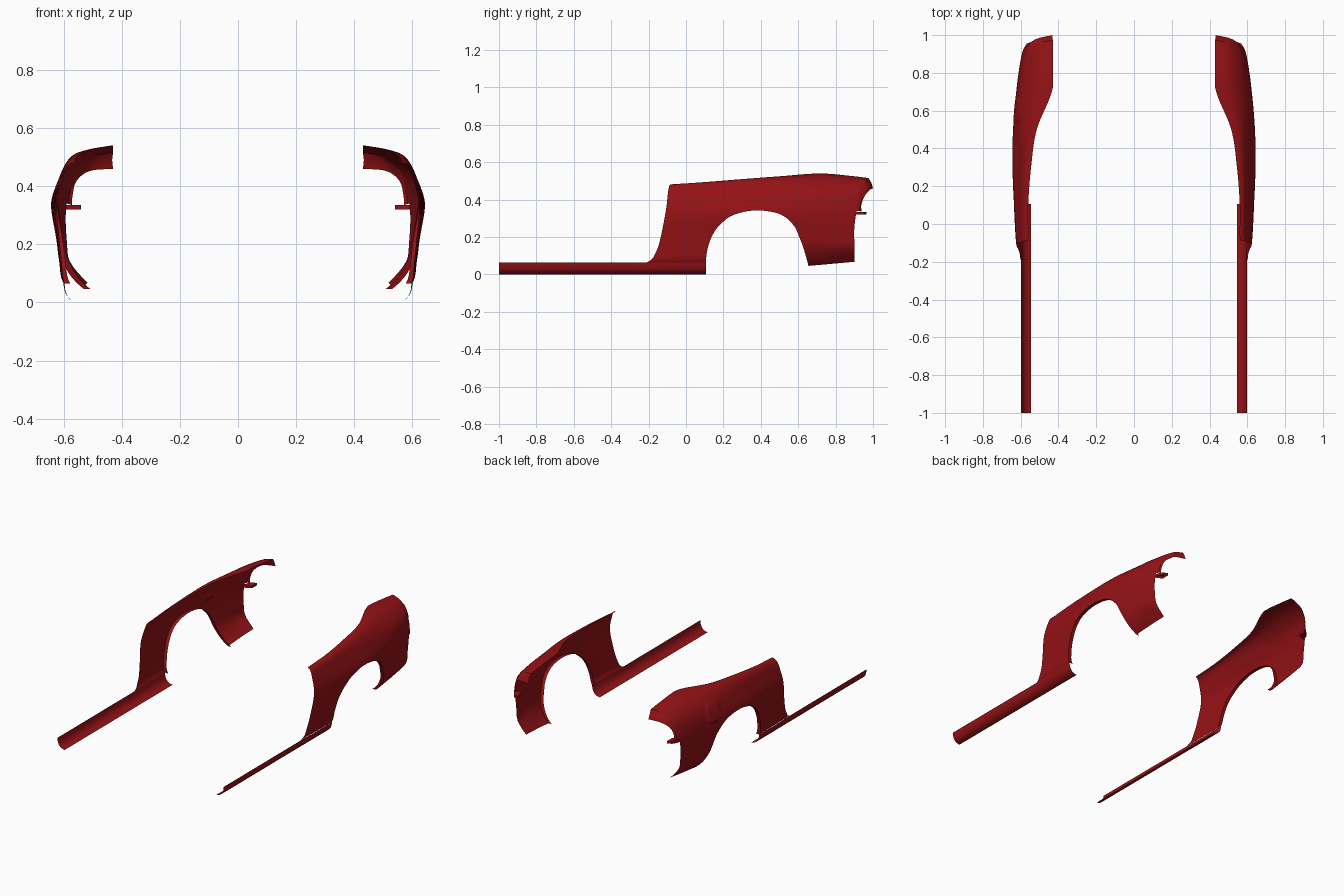
import bpy, bmesh, math
from mathutils import Vector

if "Cube" in bpy.data.objects:
    bpy.data.objects.remove(bpy.data.objects["Cube"])

paint = bpy.data.materials.new("red_paint")
paint.diffuse_color = (0.3, 0.006, 0.008, 1)
paint.use_nodes = True
paint.node_tree.nodes["Principled BSDF"].inputs["Base Color"].default_value = paint.diffuse_color


def spline(keys, vals, t):
    """Smooth interpolation of tuples through unevenly spaced keys."""
    n = len(keys)
    t = min(max(t, keys[0]), keys[-1])
    i = max(k for k in range(n - 1) if keys[k] <= t)
    v = [Vector(p) for p in vals]

    def slope(k):
        a, b = max(k - 1, 0), min(k + 1, n - 1)
        return (v[b] - v[a]) / (keys[b] - keys[a])
    h = keys[i + 1] - keys[i]
    u = (t - keys[i]) / h
    return (v[i] * (2*u**3 - 3*u**2 + 1) + slope(i) * h * (u**3 - 2*u**2 + u)
            + v[i + 1] * (3*u**2 - 2*u**3) + slope(i + 1) * h * (u**3 - u**2))


# Body side: half widths at heights 0 .. 0.44, width of top edge, height of top edge
STATIONS = [-.21, -.08, .1, .3, .5, .72, .9, .98]
SECTIONS = [
    (.545, .597, .600, .602, .610, .600, .570, .475),
    (.545, .600, .612, .618, .625, .598, .560, .482),
    (.545, .602, .615, .622, .635, .605, .560, .494),
    (.530, .595, .615, .625, .643, .610, .545, .510),
    (.490, .575, .612, .624, .640, .610, .515, .525),
    (.460, .548, .595, .610, .621, .598, .430, .540),
    (.440, .520, .578, .588, .593, .572, .430, .525),
    (.400, .500, .540, .560, .565, .545, .430, .515)]
LEVELS = [0, .07, .14, .2, .34, .44, .5, .55, .6]


def body(y, w):
    """Point on the body side; w is the height, rolling over the shoulder above 0.44."""
    s = spline(STATIONS, SECTIONS, y)
    pts = [(s[i], LEVELS[i]) for i in range(6)]
    top_x, top_z = max(s[6], .43), s[7]
    for g, f in ((.27, .55), (.58, .87), (1, 1)):
        pts.append((s[5] + (top_x - s[5]) * g, .44 + (top_z - .44) * f))
    p = spline(LEVELS, pts, w)
    return Vector((p[0], y, p[1]))


def make(name, rows, mirror=True, closed=False):
    """Skin a grid of points into an object."""
    bm = bmesh.new()
    grid = [[bm.verts.new(p) for p in r] for r in rows]
    for a, b in zip(grid, grid[1:]):
        n = len(a)
        for i in range(n if closed else n - 1):
            j = (i + 1) % n
            bm.faces.new((a[i], a[j], b[j], b[i]))
    bmesh.ops.remove_doubles(bm, verts=bm.verts, dist=1e-5)
    bmesh.ops.recalc_face_normals(bm, faces=bm.faces)
    # open sheets face away from the car's centre line
    if sum(f.normal.x * f.calc_area() * (1 if f.calc_center_median().x > 0 else -1)
           for f in bm.faces) < 0:
        bmesh.ops.reverse_faces(bm, faces=bm.faces)
    me = bpy.data.meshes.new(name)
    bm.to_mesh(me)
    bm.free()
    me.materials.append(paint)
    ob = bpy.data.objects.new(name, me)
    bpy.context.collection.objects.link(ob)
    if mirror:
        ob.modifiers.new("Mirror", 'MIRROR')
    bpy.ops.object.select_all(action='DESELECT')
    ob.select_set(True)
    bpy.context.view_layer.objects.active = ob
    bpy.ops.object.shade_smooth_by_angle(angle=math.radians(35))
    return ob


# Quarter panel: lofted from the wheel arch to the outer outline (outer y,w, arch y,w)
FRONT = [(-.21, .065, .107, .065), (-.18, .085, .109, .10), (-.152, .14, .116, .14),
         (-.135, .2, .130, .185), (-.115, .3, .147, .22), (-.1, .4, .165, .248),
         (-.085, .6, .19, .275)]
TOP = [(-.085, .6, .19, .275), (.1, .6, .24, .312), (.3, .6, .32, .337),
       (.45, .6, .40, .342), (.6, .6, .48, .330), (.72, .6, .53, .307),
       (.85, .6, .565, .275), (.975, .6, .585, .25)]
REAR = [(.975, .6, .585, .25), (.95, .5, .60, .215), (.93, .44, .612, .185),
        (.912, .34, .622, .16), (.9, .25, .632, .128), (.9, .16, .643, .09),
        (.9, .068, .655, .046)]
SUB, RINGS = 5, 18


def sample(pairs):
    n = len(pairs) - 1
    return [spline(list(range(n + 1)), pairs, k / SUB) for k in range(n * SUB + 1)]


rear = sample(REAR)
path = sample(FRONT) + sample(TOP)[1:] + rear[1:]
rows = []
for oy, ow, ay, aw in path:
    rows.append([body(ay + (oy - ay) * r / RINGS, aw + (ow - aw) * r / RINGS)
                 for r in range(RINGS + 1)])
make("quarter_panel", rows)

# Wheel arch flange folded inwards
make("wheel_arch_lip", [[r[0], r[0] - Vector((.022, 0, 0))] for r in rows])

# Hood wrapping over the tail light opening
OPENING = [(.43, 1.0, .46), (.51, .983, .453), (.553, .957, .422),
           (.568, .938, .375), (.572, .938, .335)]
hood = []
for k in range(3 * SUB + 1):
    edge = body(rear[k][0], rear[k][1])
    lip = spline([0, .5, 1, 2, 3], OPENING, k / SUB)
    mid = (edge + lip) / 2 + Vector((.003, .004, .002))
    hood.append([edge, mid, lip])
make("tail_light_hood", hood)

# Small shelf below the tail light
shelf = []
for z in (.32, .335):
    shelf.append([(.54, .915, z), (.54, .965, z), (.568, .955, z), (.586, .925, z),
                  (.592, .898, z), (.575, .898, z)])
make("tail_light_shelf", shelf, closed=True)
make("tail_light_shelf_top", [[shelf[1][0], shelf[1][1]], [shelf[1][5], shelf[1][2]],
                              [shelf[1][4], shelf[1][3]]])

# Sill strip with a curved under edge
SILL = [(.545, 0), (.562, .003), (.577, .011), (.588, .024), (.594, .04), (.597, .065)]
sill = []
for k in range(12):
    y = -1 + 1.107 * k / 11
    sill.append([(x + (.004 * z / .065 if y > -.1 else 0), y, z) for x, z in SILL])
make("sill", sill)

# Fuel flap on the left side only
flap = []
for r in (0.001, .5, .93, 1):
    ring = []
    for k in range(32):
        a = 2 * math.pi * k / 32
        c, s = math.cos(a), math.sin(a)
        d = r / (abs(c)**4 + abs(s)**4)**.25
        p = body(.6 + .07 * d * c, .405 + .06 * d * s)
        ring.append((-p.x - (.0025 if r < 1 else -.001), p.y, p.z))
    flap.append(ring)
make("fuel_flap", flap, mirror=False, closed=True)
